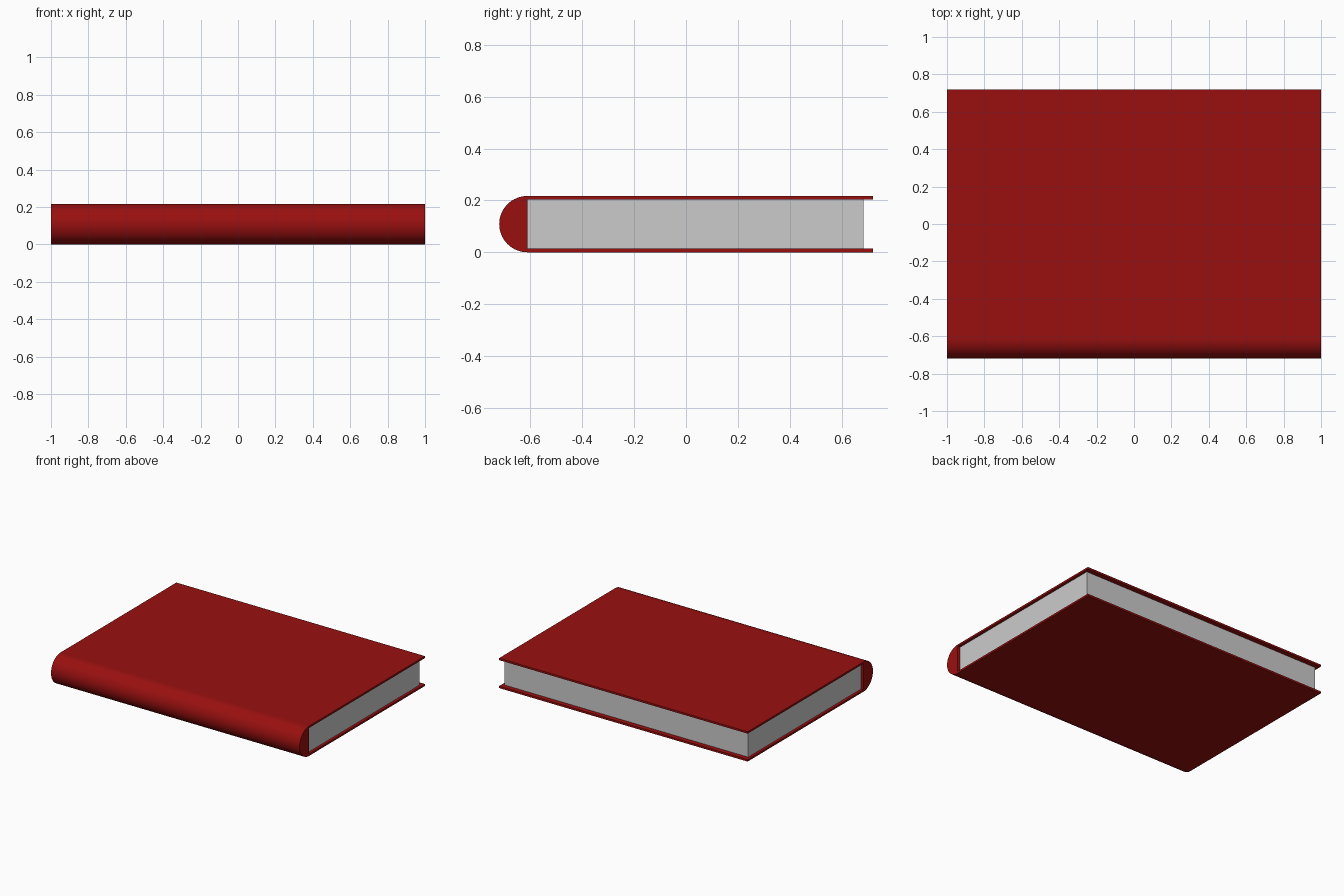
import bpy, bmesh, math

if "Cube" in bpy.data.objects:
    bpy.data.objects.remove(bpy.data.objects["Cube"])

H = 0.217            # total thickness
R = H / 2            # spine radius
T = 0.014            # cover thickness
Y_BACK = 0.72
Y_JOIN = -0.72 + R   # where the spine meets covers and pages

red = bpy.data.materials.new("red_cover")
red.diffuse_color = (0.32, 0.005, 0.005, 1)
red.use_nodes = True
red.node_tree.nodes["Principled BSDF"].inputs["Base Color"].default_value = red.diffuse_color


def extrude_profile(name, profile, half_x, mat=None):
    """Extrude a (y, z) profile along x, centred on x = 0."""
    bm = bmesh.new()
    face = bm.faces.new([bm.verts.new((-half_x, y, z)) for y, z in profile])
    res = bmesh.ops.extrude_face_region(bm, geom=[face])
    verts = [g for g in res["geom"] if isinstance(g, bmesh.types.BMVert)]
    bmesh.ops.translate(bm, verts=verts, vec=(2 * half_x, 0, 0))
    bmesh.ops.recalc_face_normals(bm, faces=bm.faces)
    me = bpy.data.meshes.new(name)
    bm.to_mesh(me)
    bm.free()
    ob = bpy.data.objects.new(name, me)
    bpy.context.collection.objects.link(ob)
    if mat:
        me.materials.append(mat)
    return ob


def rect(y0, y1, z0, z1):
    return [(y0, z0), (y1, z0), (y1, z1), (y0, z1)]


# Front and back cover boards
extrude_profile("bottom_cover", rect(Y_JOIN, Y_BACK, 0, T), 1, red)
extrude_profile("top_cover", rect(Y_JOIN, Y_BACK, H - T, H), 1, red)

# Page block, slightly inset from the covers
extrude_profile("pages", rect(Y_JOIN, 0.685, T, H - T), 0.98)

# Rounded spine with a half-circle section
N = 32
arc = [(Y_JOIN - R * math.sin(math.pi * i / N), R - R * math.cos(math.pi * i / N))
       for i in range(N + 1)]
spine = extrude_profile("spine", arc, 1, red)
bpy.context.view_layer.objects.active = spine
spine.select_set(True)
bpy.ops.object.shade_smooth_by_angle(angle=math.radians(30))
